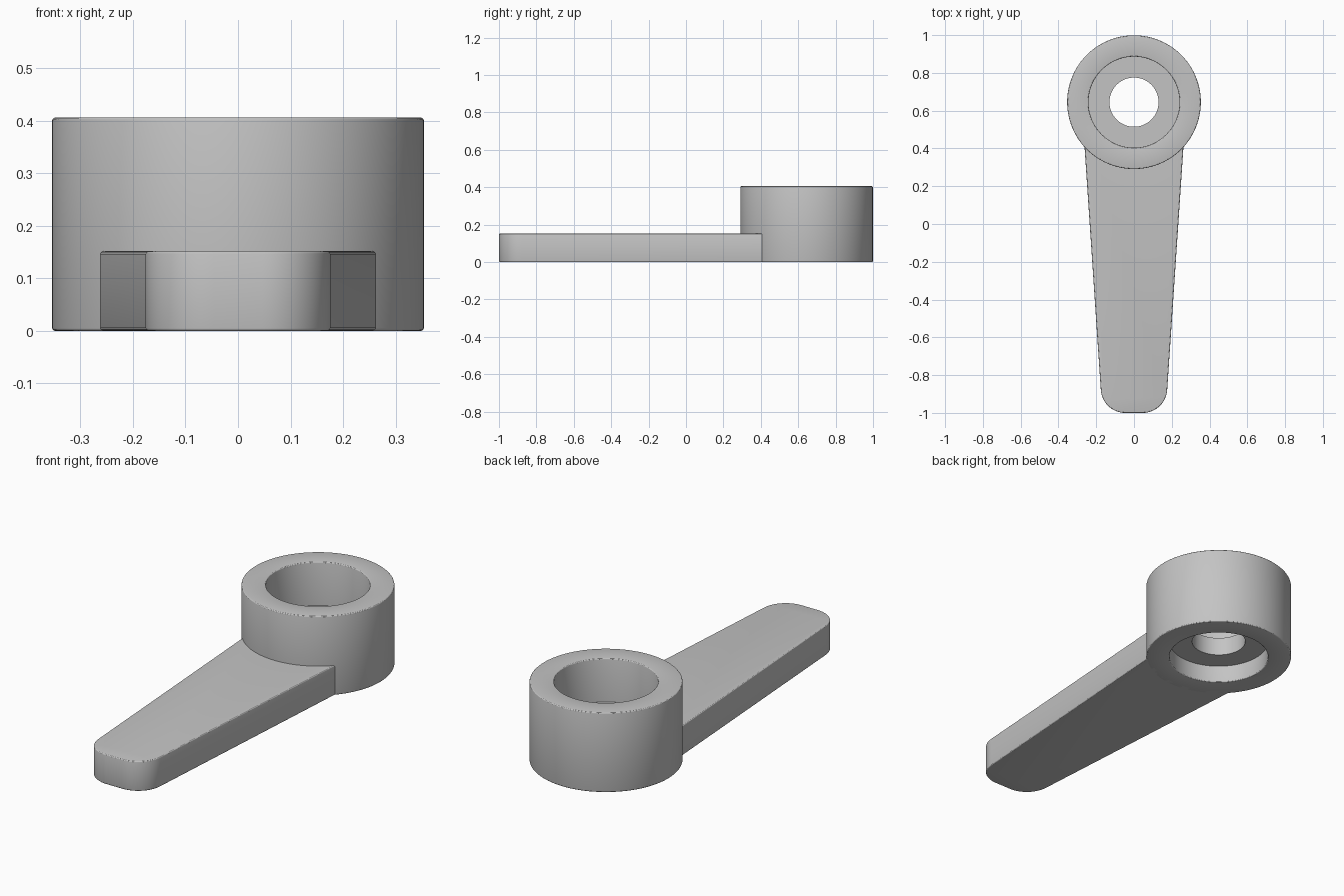
import bpy, bmesh
from math import sin, cos, pi, radians, atan2

cube = bpy.data.objects.get("Cube")
if cube:
    bpy.data.objects.remove(cube, do_unlink=True)

GREY = (0.55, 0.55, 0.55, 1)
mat = bpy.data.materials.new("plain grey")
mat.use_nodes = True
mat.diffuse_color = GREY
mat.node_tree.nodes["Principled BSDF"].inputs["Base Color"].default_value = GREY

HUB_Y, HUB_R, HUB_H = 0.645, 0.354, 0.406
BORE_R, HOLE_R = 0.241, 0.13
WEB_LOW, WEB_HIGH = 0.09, 0.185
ARM_H, FILLET = 0.152, 0.006


def finish(bm, name, edges):
    """Round the chosen edges, then make a smooth-shaded object."""
    bmesh.ops.bevel(bm, geom=edges, offset=FILLET, offset_type='OFFSET',
                    segments=3, profile=0.5, affect='EDGES')
    bmesh.ops.recalc_face_normals(bm, faces=bm.faces[:])
    mesh = bpy.data.meshes.new(name)
    bm.to_mesh(mesh)
    bm.free()
    mesh.materials.append(mat)
    obj = bpy.data.objects.new(name, mesh)
    bpy.context.collection.objects.link(obj)
    bpy.ops.object.select_all(action='DESELECT')
    obj.select_set(True)
    bpy.context.view_layer.objects.active = obj
    bpy.ops.object.shade_smooth_by_angle(angle=radians(20))
    return obj


# Hub: a turned ring, counterbored from both ends with a thin web between
profile = [(HUB_R, 0), (HUB_R, HUB_H), (BORE_R, HUB_H), (BORE_R, WEB_HIGH),
           (HOLE_R, WEB_HIGH), (HOLE_R, WEB_LOW), (BORE_R, WEB_LOW), (BORE_R, 0)]
STEPS = 96
bm = bmesh.new()
rings = []
for i in range(STEPS):
    a = 2 * pi * i / STEPS
    rings.append([bm.verts.new((r * cos(a), HUB_Y + r * sin(a), z)) for r, z in profile])
for i, ring in enumerate(rings):
    following = rings[(i + 1) % STEPS]
    for j in range(len(profile)):
        k = (j + 1) % len(profile)
        bm.faces.new((ring[j], following[j], following[k], ring[k]))
bm.normal_update()
rims = [e for e in bm.edges
        if e.calc_face_angle() > 1
        and all(v.co.z < 0.001 or v.co.z > HUB_H - 0.001 for v in e.verts)]
finish(bm, "hub", rims)

# Arm: tapered plate with rounded tip corners, its root curved into the hub wall
TIP_R, TIP_X, TIP_Y = 0.13, 0.046, -0.87
ROOT_X, ROOT_Y, ROOT_R = 0.262, 0.41, 0.33
right_side = [(TIP_X + TIP_R * cos(a), TIP_Y + TIP_R * sin(a))
              for a in (-pi / 2 + i * radians(86) / 14 for i in range(15))]
right_side.append((ROOT_X, ROOT_Y))
start = atan2(ROOT_Y - HUB_Y, ROOT_X)
for i in range(12):
    a = start + (-pi / 2 - start) * i / 12
    right_side.append((ROOT_R * cos(a), HUB_Y + ROOT_R * sin(a)))
outline = right_side + [(0, HUB_Y - ROOT_R)] + [(-x, y) for x, y in reversed(right_side)]

bm = bmesh.new()
base = bm.faces.new([bm.verts.new((x, y, 0)) for x, y in outline])
top = bmesh.ops.extrude_face_region(bm, geom=[base], use_keep_orig=True)["geom"]
bmesh.ops.translate(bm, vec=(0, 0, ARM_H),
                    verts=[g for g in top if isinstance(g, bmesh.types.BMVert)])
bmesh.ops.recalc_face_normals(bm, faces=bm.faces[:])
rims = [e for e in bm.edges
        if abs(e.verts[0].co.z - e.verts[1].co.z) < 0.001
        and all(v.co.y < ROOT_Y + 0.001 and
                v.co.x ** 2 + (v.co.y - HUB_Y) ** 2 > (ROOT_R + 0.01) ** 2
                for v in e.verts)]
finish(bm, "arm", rims)
